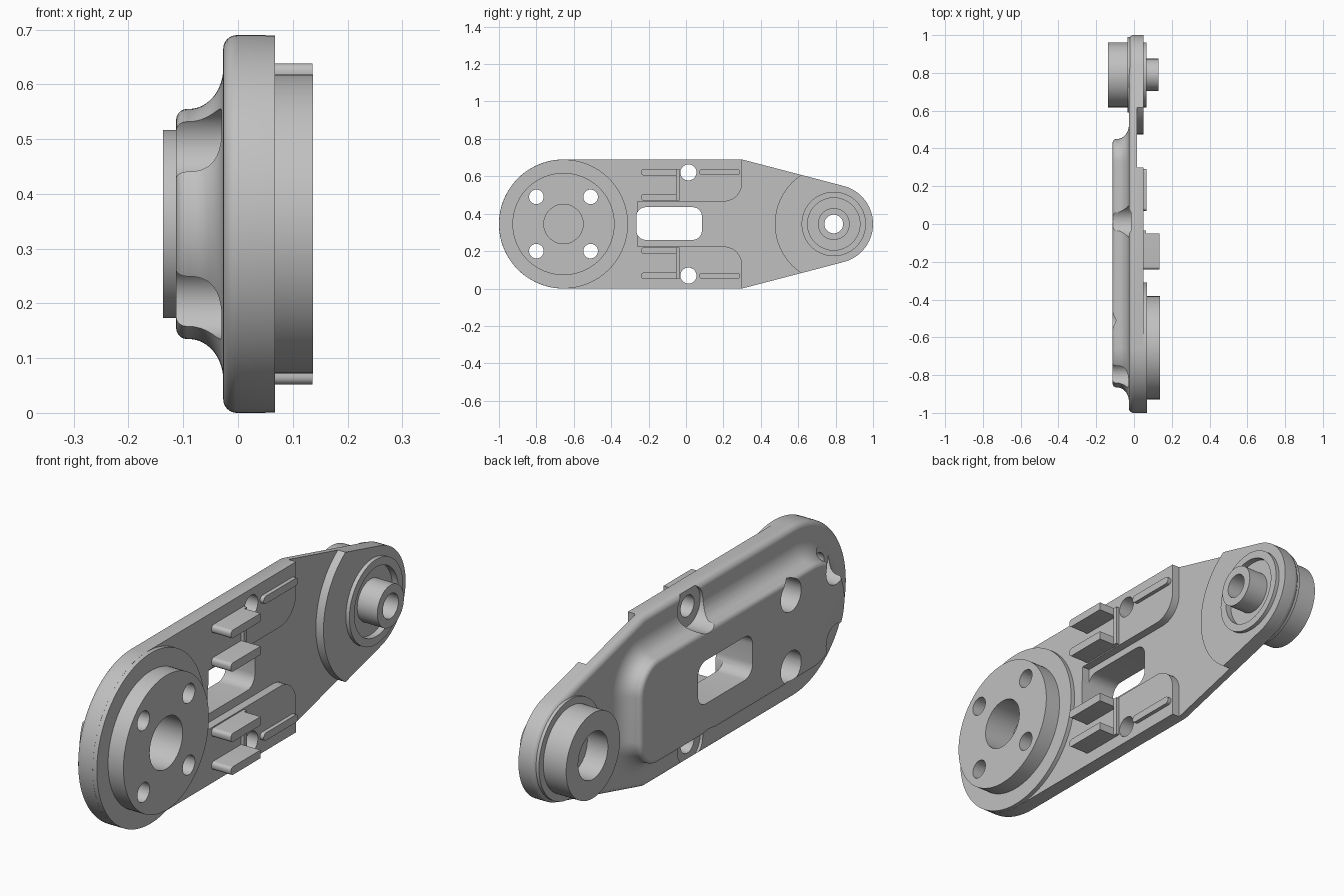
import bpy, bmesh, math

if "Cube" in bpy.data.objects:
    bpy.data.objects.remove(bpy.data.objects["Cube"])

ZC = 0.345                 # mid height
BIG, SMALL = -0.655, 0.79  # y of the two round ends

mat = bpy.data.materials.new("grey_metal")
mat.diffuse_color = (0.53, 0.53, 0.53, 1)
mat.use_nodes = True
mat.node_tree.nodes["Principled BSDF"].inputs["Base Color"].default_value = mat.diffuse_color


def arc(cy, cz, r, a0, a1, n):
    return [(cy + r * math.cos(math.radians(a0 + (a1 - a0) * i / n)),
             cz + r * math.sin(math.radians(a0 + (a1 - a0) * i / n))) for i in range(n + 1)]


def circle(cy, cz, r, n=64):
    return arc(cy, cz, r, 0, 360, n)[:-1]


def rounded(y0, y1, z0, z1, r, n=8):
    return (arc(y1 - r, z1 - r, r, 0, 90, n) + arc(y0 + r, z1 - r, r, 90, 180, n)
            + arc(y0 + r, z0 + r, r, 180, 270, n) + arc(y1 - r, z0 + r, r, 270, 360, n))


def loft(name, layers):
    """Skin through (x, [(y, z), ...]) outlines and cap both ends."""
    bm = bmesh.new()
    rings = [[bm.verts.new((x, y, z)) for y, z in pts] for x, pts in layers]
    n = len(rings[0])
    for a, b in zip(rings, rings[1:]):
        for i in range(n):
            j = (i + 1) % n
            bm.faces.new((a[i], a[j], b[j], b[i]))
    bm.faces.new(rings[0])
    bm.faces.new(rings[-1])
    bmesh.ops.recalc_face_normals(bm, faces=bm.faces)
    me = bpy.data.meshes.new(name)
    bm.to_mesh(me)
    bm.free()
    me.materials.append(mat)
    ob = bpy.data.objects.new(name, me)
    bpy.context.collection.objects.link(ob)
    return ob


def extrude(name, pts, x0, x1):
    return loft(name, [(x0, pts), (x1, pts)])


def boolean(ob, others, op='DIFFERENCE'):
    for o in others:
        m = ob.modifiers.new("cut", 'BOOLEAN')
        m.operation, m.solver, m.object = op, 'EXACT', o
    bpy.context.view_layer.update()
    me = bpy.data.meshes.new_from_object(ob.evaluated_get(bpy.context.evaluated_depsgraph_get()))
    ob.modifiers.clear()
    ob.data = me


# outline of the arm, inset by d
def arm(d):
    a = math.degrees(math.atan2(0.55, 0.14)) 
    top = [(0.3 - 0.13 * d, ZC + 0.345 - d)]
    bot = [(0.3 - 0.13 * d, ZC - 0.345 + d)]
    return (arc(SMALL, ZC, 0.21 - d, -a, a, 40) + top
            + arc(BIG, ZC, 0.345 - d, 90, 270, 64) + bot)


# outline of the raised back shell, grown by d
def shell(d):
    return (arc(0.33, ZC - 0.09, 0.1 + d, -90, 0, 16) + arc(0.33, ZC + 0.09, 0.1 + d, 0, 90, 16)
            + arc(BIG, ZC, 0.19 + d, 90, 270, 48))


# arm plate with rounded back edge
layers = []
for i in range(9):
    t = math.radians(90 * i / 8)
    layers.append((-0.002 - 0.025 * math.cos(t), arm(0.025 * (1 - math.sin(t)))))
body = loft("arm_plate", layers + [(0.05, arm(0))])

# back shell: concave flare, then rounded rim
layers = [(-0.01, shell(0.095))]
for i in range(13):
    t = math.radians(90 * i / 12)
    layers.append((-0.09 + 0.063 * math.cos(t), shell(0.095 - 0.075 * math.sin(t))))
for i in range(9):
    t = math.radians(90 * i / 8)
    layers.append((-0.093 - 0.02 * math.sin(t), shell(0.02 * math.cos(t))))
dome = loft("back_shell", layers)
boolean(body, [dome], 'UNION')
bpy.data.objects.remove(dome)

# cutters
cutters = []


def cutter(name, pts, x0, x1):
    ob = extrude(name, pts, x0, x1)
    ob.hide_render = True
    cutters.append(ob)
    return ob


half = ([(-0.26, ZC + 0.12)] + arc(0.2, ZC + 0.22, 0.1, -90, 0, 10)
        + [(0.3, 0.8), (0.632, 0.8)] + arc(SMALL, ZC, 0.315, 120, 180, 20))
pocket = cutter("pocket_cutter",
                half[:-1] + [half[-1]] + [(y, 2 * ZC - z) for y, z in reversed(half[:-1])], 0.016, 0.2)
slot = cutter("slot_cutter", rounded(-0.265, 0.085, 0.26, 0.435, 0.05), -0.3, 0.3)
axle = cutter("axle_cutter", circle(SMALL, ZC, 0.05, 40), -0.3, 0.3)
bore = cutter("bore_cutter", circle(SMALL, ZC, 0.095, 48), -0.3, -0.045)
hub_recess = cutter("hub_recess_cutter", circle(SMALL, ZC, 0.14), 0.04, 0.3)
hub_bore = cutter("hub_centre_cutter", circle(BIG, ZC, 0.105), 0.0, 0.3)
screws, spots = [], []
for dy in (-0.145, 0.145):
    for dz in (-0.145, 0.145):
        screws.append(cutter("screw_cutter", circle(BIG + dy, ZC + dz, 0.039, 32), -0.3, 0.3))
        spots.append(cutter("screw_scallop_cutter", circle(BIG + dy, ZC + dz, 0.065, 40), -0.3, -0.03))
for s in (-1, 1):
    spots.append(cutter("side_hole_cutter", circle(0.013, ZC + s * 0.276, 0.043, 32), -0.3, 0.3))
    spots.append(cutter("side_scallop_cutter", circle(0.013, ZC + s * 0.276, 0.082, 40), -0.3, -0.015))

boolean(body, [pocket, slot, axle, hub_recess, hub_bore] + screws + spots)

# big round end: raised rim and disc
rim = extrude("big_end_rim", circle(BIG, ZC, 0.3447, 128), 0.03, 0.068)
disc = extrude("big_end_disc", circle(BIG, ZC, 0.273, 96), 0.03, 0.137)
for o in (rim, disc):
    boolean(o, [hub_bore] + screws)

# small round end: pad, back hub, front ring and front boss
pad = extrude("small_end_pad", circle(SMALL, ZC, 0.2, 80), -0.035, 0.0)
hub = extrude("back_hub", circle(SMALL, ZC, 0.172, 80), -0.137, 0.0)
boss = extrude("front_boss", circle(SMALL, ZC, 0.085, 56), 0.02, 0.13)
ring = extrude("front_ring", circle(SMALL, ZC, 0.172, 80), 0.045, 0.066)
boolean(pad, [axle])
boolean(hub, [axle, bore])
boolean(boss, [axle])
boolean(ring, [hub_recess])

# clips, ribs and bars, mirrored above and below the middle
for s in (-1, 1):
    def zs(a, b):
        return sorted((ZC + s * a, ZC + s * b))
    for a, b in ((0.125, 0.16), (0.26, 0.293)):
        z0, z1 = zs(a, b)
        r = 0.014
        pts = ([(-0.05, z0), (-0.05, z1)] + arc(-0.24 + r, z1 - r, r, 90, 180, 6)
               + arc(-0.24 + r, z0 + r, r, 180, 270, 6))
        extrude("clip", pts, 0.012, 0.136)
    z0, z1 = zs(0.261, 0.292)
    extrude("rib", rounded(0.07, 0.29, z0, z1, 0.015), 0.03, 0.066)
    z0, z1 = zs(0.125, 0.293)
    extrude("bar", [(-0.052, z0), (-0.034, z0), (-0.034, z1), (-0.052, z1)], 0.012, 0.064)

# tidy up and smooth
for c in cutters:
    bpy.data.objects.remove(c)
for o in bpy.data.objects:
    o.select_set(True)
bpy.context.view_layer.objects.active = body
bpy.ops.object.shade_smooth_by_angle(angle=math.radians(30))
